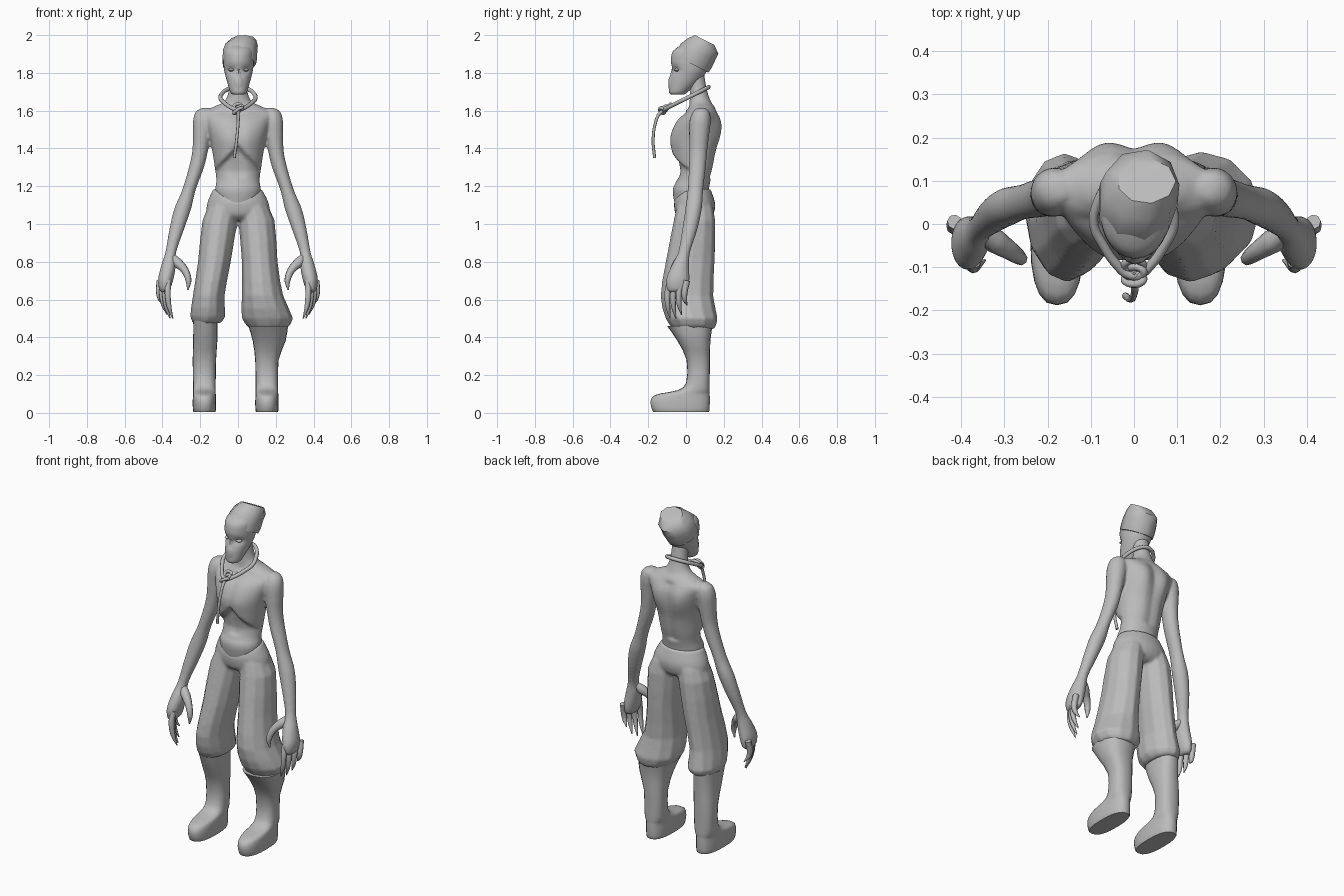
import bpy, bmesh
from math import sin, cos, pi, radians, copysign, exp
from mathutils import Vector

default_cube = bpy.data.objects.get("Cube")
if default_cube:
    bpy.data.objects.remove(default_cube, do_unlink=True)

UNIT = 0.01  # part sizes are written in hundredths

clay = bpy.data.materials.new("plain_grey")
clay.use_nodes = True
GREY = (0.5, 0.5, 0.5, 1)
clay.diffuse_color = GREY
clay.node_tree.nodes["Principled BSDF"].inputs["Base Color"].default_value = GREY


def smooth_path(keys, steps):
    """Catmull-Rom interpolation through rows of numbers."""
    rows = [Vector(key) for key in keys]
    rows = [rows[0]] + rows + [rows[-1]]
    result = []
    for before, start, end, after in zip(rows, rows[1:], rows[2:], rows[3:]):
        for step in range(steps):
            t = step / steps
            bend = (end - before) * t
            bend += (before * 2 - start * 5 + end * 4 - after) * t ** 2
            bend += (start * 3 - before - end * 3 + after) * t ** 3
            result.append(start + bend / 2)
    return result + [rows[-1]]


def select(objects):
    bpy.ops.object.select_all(action="DESELECT")
    for obj in objects:
        obj.select_set(True)
    bpy.context.view_layer.objects.active = objects[0]


def loft(name, keys, sides=20, steps=4, tweak=None, boxy=1):
    """Skin level ellipses given as (x, y, z, radius x, radius y)."""
    bm = bmesh.new()
    rings = []
    for x, y, z, rx, ry in smooth_path(keys, steps):
        ring = []
        for i in range(sides):
            a = 2 * pi * i / sides
            u, v = (copysign(abs(w) ** boxy, w) for w in (cos(a), sin(a)))
            point = Vector((x + rx * u, y + ry * v, z)) * UNIT
            ring.append(bm.verts.new(tweak(point) if tweak else point))
        rings.append(ring)
    for low, high in zip(rings, rings[1:]):
        for i in range(sides):
            j = (i + 1) % sides
            bm.faces.new((low[i], low[j], high[j], high[i]))
    bm.faces.new(rings[0])
    bm.faces.new(rings[-1])
    bmesh.ops.recalc_face_normals(bm, faces=bm.faces)
    mesh = bpy.data.meshes.new(name)
    bm.to_mesh(mesh)
    bm.free()
    obj = bpy.data.objects.new(name, mesh)
    bpy.context.collection.objects.link(obj)
    mesh.materials.append(clay)
    select([obj])
    bpy.ops.object.shade_smooth_by_angle(angle=radians(45))
    return obj


def fuse(name, pieces, voxel, rounds):
    """Join overlapping pieces into one continuous skin."""
    select(pieces)
    bpy.ops.object.join()
    pieces[0].name = name
    remesh = pieces[0].modifiers.new("skin", "REMESH")
    remesh.mode = "VOXEL"
    remesh.voxel_size = voxel
    remesh.use_smooth_shade = True
    relax = pieces[0].modifiers.new("relax", "SMOOTH")
    relax.iterations = rounds


def tube(name, points, closed=False):
    """Round tube through (x, y, z, radius) points."""
    curve = bpy.data.curves.new(name, "CURVE")
    curve.dimensions = "3D"
    curve.bevel_depth = UNIT
    curve.bevel_resolution = 2
    curve.resolution_u = 5
    curve.use_fill_caps = True
    spline = curve.splines.new("BEZIER")
    spline.bezier_points.add(len(points) - 1)
    for knot, (x, y, z, radius) in zip(spline.bezier_points, points):
        knot.co = Vector((x, y, z)) * UNIT
        knot.radius = radius
        knot.handle_left_type = knot.handle_right_type = "AUTO"
    spline.use_cyclic_u = closed
    curve.materials.append(clay)
    obj = bpy.data.objects.new(name, curve)
    bpy.context.collection.objects.link(obj)


def flip(rows, side):
    return [(row[0] * side,) + tuple(row[1:]) for row in rows]


# Torso: overhanging rib arch, shoulder blades, grooves down chest and back
def carve_torso(p):
    across = abs(p.x)
    if 1.24 < p.z < 1.6:
        groove = max(0, 1 - across / 0.05) * 0.012
        blade = 0.016 * exp(-((across - 0.08) / 0.05) ** 2 - ((p.z - 1.5) / 0.08) ** 2)
        p.y += groove if p.y < 0 else blade - groove
    arch = 1.42 - across
    if p.y < 0.03 and 1.2 < p.z < arch:
        p.y += 0.028 * min(1, (arch - p.z) / 0.025) * min(1, (p.z - 1.2) / 0.08)
    return p


body = [loft("torso", [
    (0, 3.5, 108, 10, 9), (0, 2.5, 117, 12, 9.5), (0, 3.5, 123, 11.5, 9.5),
    (0, 4, 130, 12.3, 10.8), (0, 4, 138, 13.5, 12.3), (0, 4.5, 146, 15, 13.5),
    (0, 6.3, 154, 17.5, 12), (0, 8, 159, 19, 8.5), (0, 8.3, 162, 13, 6.8),
    (0, 7.5, 165, 7.2, 5.6), (0, 6.5, 171, 4.9, 4.6), (0, 5, 180, 4.5, 4.5),
], sides=48, steps=8, tweak=carve_torso)]

# Arms, mirrored and fused to the torso
ARM = [
    (17, 8, 161.5, 2, 2), (18, 8, 159.5, 4.3, 4.3), (18.3, 7.5, 155, 5.5, 5.6),
    (19, 7, 148, 5, 5.4), (20, 6.5, 139, 4.2, 4.8), (22, 6, 130, 4, 4.5),
    (26, 5, 118, 3.6, 4.1), (29.3, 4, 108, 4.5, 4.4), (32.5, 2, 97, 3.9, 4),
    (35.6, -1, 85, 2.9, 3.2), (36.8, -3, 78, 3.9, 4.7), (38.2, -4.3, 71, 4.1, 6.2),
    (38.8, -4.5, 66, 3.1, 5.8), (39, -4.5, 64, 1.8, 4.4),
]
for side, label in ((1, "left"), (-1, "right")):
    body.append(loft(label + "_arm", flip(ARM, side), sides=16))
fuse("torso_and_arms", body, 0.008, 3)

# Thumbs and fingers, index at the front
THUMB = [(35.5, -1.5, 83, 2), (32, -4, 79.5, 2.8), (28.2, -6.5, 75.5, 2.1),
         (26.2, -8, 70, 1.6), (26.6, -8, 65, 0.4)]
TIPS = (50, 50, 52, 57)
for side, label in ((1, "left"), (-1, "right")):
    tube(label + "_thumb", flip(THUMB, side))
    for i, tip in enumerate(TIPS):
        x, y = 36.5 + 1.5 * i, -9 + 3 * i
        tube(label + "_finger_" + str(i + 1), flip([
            (x + 0.5, y + 0.5, 70, 1.7), (x + 0.7, y - 0.8, 63, 1.6),
            (x, y - 0.6, (63 + tip) / 2, 1.3), (x - 2, y + 0.6, tip, 0.3),
        ], side))


# Head: narrow skull with hollow eye sockets and jutting jaw
def carve_sockets(p):
    if p.y < 0:
        dx, dz = (abs(p.x - 0.003) - 0.038) / 0.024, (p.z - 1.815) / 0.018
        p.y += 0.014 * exp(-dx * dx - dz * dz)
    return p


loft("head", [
    (0.3, -4.5, 168.5, 3, 3.5), (0.3, -4, 170, 4.4, 5), (0.3, -1, 175, 6, 7.8),
    (0.3, 1.5, 180, 7.3, 9), (0.3, 2.1, 183, 7.8, 9.6), (0.3, 2.2, 187, 8, 10.2),
    (0.3, 2.5, 192, 7.5, 9), (0.3, 4, 196, 4, 4),
], sides=40, steps=5, tweak=carve_sockets)
loft("muzzle", [
    (0.3, -5.5, 169.5, 2.6, 3), (0.3, -5, 172, 3.6, 4.2), (0.3, -4.8, 176, 3.8, 4.5),
    (0.3, -5, 179, 1.8, 3.3), (0.3, -5, 182, 1, 2.6),
], sides=12, steps=3)
for side, label in ((1, "left"), (-1, "right")):
    eye_x = 3.7 * side + 0.3
    loft(label + "_eye", [
        (eye_x, -4.6, 180.7, 0.8, 0.6), (eye_x, -4.8, 181.6, 1.8, 1.6),
        (eye_x, -4.6, 182.5, 0.8, 0.6),
    ], sides=12)

# Faceted cap tipped towards the back
cap = loft("cap", [
    (0, 0, -1, 9, 10), (0.2, 0, 2, 9.4, 10.4), (0.4, 0, 6, 9.3, 10.3),
    (1.2, 1, 10.3, 8.8, 9.2), (2.4, 0.3, 13.5, 6.8, 5.8),
], sides=9, steps=1)
cap.location = (0.005, 0.035, 1.855)
cap.rotation_euler.x = radians(-27)

# Rope loop pinched towards its knot, with a hanging end
loop = []
for i in range(14):
    a = 2 * pi * i / 14
    pinch = 1 + 0.4 * min(0, sin(a))
    loop.append((9.3 * cos(a) * pinch, 12 * sin(a), 166.5 + 6 * sin(a), 1.1))
tube("rope_loop", loop, closed=True)
for i in range(3):
    coil = []
    for k in range(8):
        a = 2 * pi * k / 8
        coil.append((2.2 * cos(a), -9.5 - 1.6 * i + 1.2 * sin(a),
                     162 - i + 1.5 * sin(a + i), 0.9))
    tube("knot_coil_" + str(i + 1), coil, closed=True)
tube("rope_end", [
    (0, -11, 161, 0.9), (0.2, -14, 158.5, 0.9), (0, -16.3, 153, 0.8),
    (-0.8, -17.4, 144, 0.8), (-2, -16.6, 135, 0.8),
])


# Trousers: dipped waist and two unequal baggy legs
def dip_waist(p):
    if p.y < 0.04 and p.z > 1.12:
        p.z -= max(0, 1 - abs(p.x) / 0.13) * 0.9 * (p.z - 1.11)
    return p


fuse("trousers", [loft("seat", [
    (0, 4.5, 102, 9, 7), (0, 4.5, 105, 16, 10), (0, 4.5, 111, 16.3, 10.9),
    (-0.3, 3.6, 118.5, 12.8, 9.4),
], sides=28, tweak=dip_waist), loft("left_leg", [
    (7, 4.5, 112, 7, 9), (9.8, 4.5, 102, 9.6, 11), (11.5, 2.2, 80, 9.5, 13),
    (13, 0.5, 62, 11, 14), (15.6, 3, 50, 13.6, 13.8), (16, 4, 44.5, 9.5, 11),
], sides=12, steps=2), loft("right_leg", [
    (-7, 4.5, 112, 7, 9), (-9.6, 4.5, 102, 9.2, 11), (-12.5, 2.2, 80, 8.7, 13),
    (-15.5, 0.5, 62, 8.4, 14), (-16, 2.7, 51, 9.3, 13.8), (-16.5, 3, 47.5, 6.8, 11),
], sides=12, steps=2)], 0.009, 1)

# Boots: shared shaft and foot below, own cuff on each leg
CUFFS = {"left": [(16, 2, 46, 10.5, 12), (16.5, 4.2, 38, 8.7, 8.7)],
         "right": [(-17.3, 2.5, 49, 6.4, 11), (-17.3, 4.2, 39, 6.4, 8.7)]}
SHAFT = [(0, 6.5, 28, 6.2, 6.2), (0, 6.3, 16, 6, 6.2), (0, 4, 12, 6, 8.5),
         (0, -0.5, 10.3, 6, 13), (0, -2.6, 8.5, 6.1, 15.2),
         (0, -3.1, 5, 6.2, 15.7), (0, -2.7, 1, 6, 15), (0, -2.7, 0.5, 5.5, 14.4)]
for label, shift in (("left", 15.3), ("right", -17.8)):
    foot = [(shift,) + row[1:] for row in SHAFT]
    loft(label + "_boot", CUFFS[label] + foot, sides=20, steps=2, boxy=0.8)
